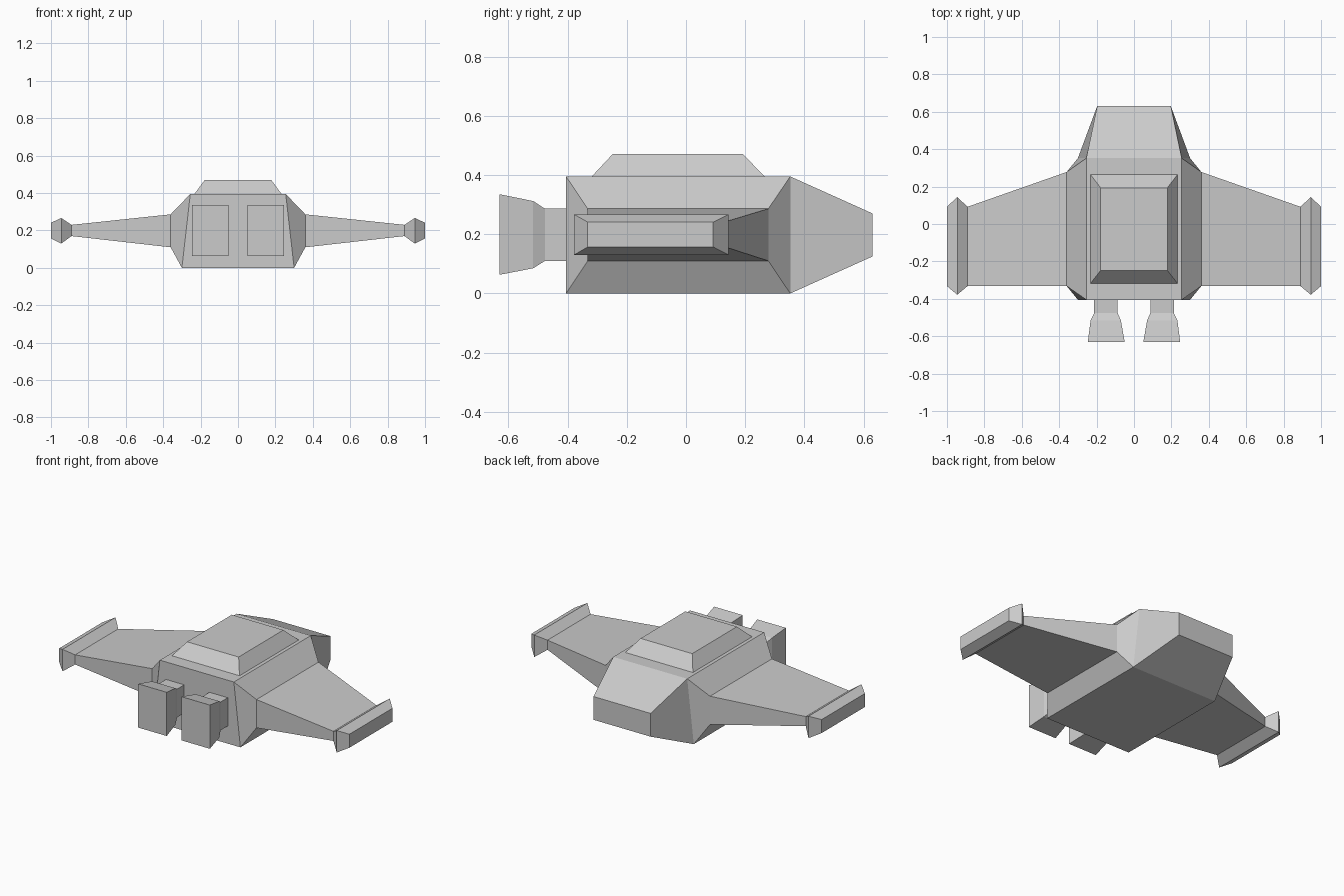
import bpy, bmesh

if "Cube" in bpy.data.objects:
    bpy.data.objects.remove(bpy.data.objects["Cube"])


def rect(axis, pos, u0, u1, v0, v1):
    """Rectangle across an axis; u, v are the other two axes in x, y, z order."""
    pts = []
    for u, v in ((u1, v0), (u1, v1), (u0, v1), (u0, v0)):
        p = [u, v]
        p.insert("xyz".index(axis), pos)
        pts.append(p)
    return pts


def loft(bm, rings, start=True, end=True, skip=()):
    """Bridge rings of four points; skip lists (section, side) faces to leave open."""
    loops = [[bm.verts.new(p) for p in r] for r in rings]
    for s, (a, b) in enumerate(zip(loops, loops[1:])):
        for i in range(4):
            j = (i + 1) % 4
            if (s, i) not in skip:
                bm.faces.new((a[i], a[j], b[j], b[i]))
    if start:
        bm.faces.new(loops[0][::-1])
    if end:
        bm.faces.new(loops[-1])


def finish(bm, name):
    bmesh.ops.remove_doubles(bm, verts=bm.verts[:], dist=0.0005)
    bmesh.ops.recalc_face_normals(bm, faces=bm.faces[:])
    mesh = bpy.data.meshes.new(name)
    bm.to_mesh(mesh)
    bm.free()
    bpy.context.collection.objects.link(bpy.data.objects.new(name, mesh))


def mirrored(rings, side):
    return [[(side * x, y, z) for x, y, z in r] for r in rings]


# Hull: tapered box with a nose; sides left open for the wing-root flares
def body_ring(y, bottom, top, z0, z1):
    return [(bottom, y, z0), (top, y, z1), (-top, y, z1), (-bottom, y, z0)]


back, front = body_ring(-0.405, 0.30, 0.255, 0, 0.395), body_ring(0.352, 0.30, 0.255, 0, 0.395)
nose = body_ring(0.63, 0.197, 0.197, 0.125, 0.27)
hull = bmesh.new()
loft(hull, [back, front, nose], skip=((0, 0), (0, 2)))

# Wing-root flares, one per side
root = rect("x", 0.36, -0.332, 0.278, 0.11, 0.286)
body_side = [front[0], front[1], back[1], back[0]]
for side in (1, -1):
    loft(hull, mirrored([body_side, root], side), False, False)
finish(hull, "hull")

# Wings with bevelled tip pods
wing = [root,
        rect("x", 0.89, -0.332, 0.092, 0.17, 0.23),
        rect("x", 0.945, -0.378, 0.144, 0.13, 0.267),
        rect("x", 1.0, -0.332, 0.092, 0.157, 0.241)]
# Engines: narrow neck widening to a nozzle block
engine = [rect("y", -0.405, 0.087, 0.213, 0.11, 0.286),
          rect("y", -0.476, 0.087, 0.213, 0.11, 0.286),
          rect("y", -0.516, 0.07, 0.232, 0.085, 0.312),
          rect("y", -0.63, 0.05, 0.247, 0.063, 0.335)]
for label, side in (("right", 1), ("left", -1)):
    for part, rings in (("wing", wing), ("engine", engine)):
        bm = bmesh.new()
        loft(bm, mirrored(rings, side), start=False)
        finish(bm, f"{label}_{part}")

# Raised roof block
roof = bmesh.new()
loft(roof, [rect("z", 0.395, -0.233, 0.233, -0.318, 0.265),
            rect("z", 0.47, -0.178, 0.178, -0.248, 0.193)])
finish(roof, "roof")
